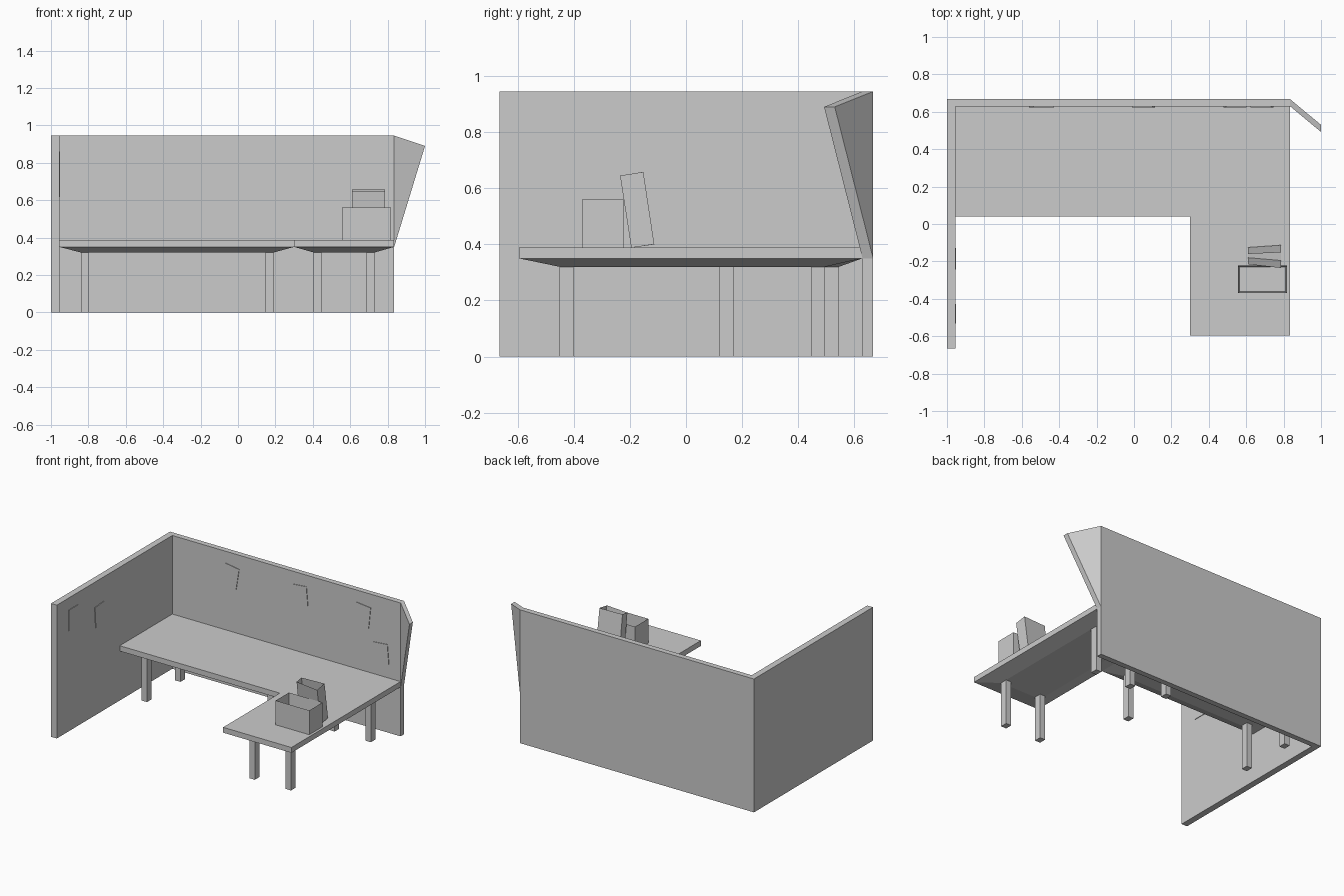
import bpy, bmesh
from math import radians
from mathutils import Matrix, Vector

if "Cube" in bpy.data.objects:
    bpy.data.objects.remove(bpy.data.objects["Cube"])


def finish(name, bm):
    bmesh.ops.recalc_face_normals(bm, faces=bm.faces)
    me = bpy.data.meshes.new(name)
    bm.to_mesh(me)
    bm.free()
    ob = bpy.data.objects.new(name, me)
    bpy.context.collection.objects.link(ob)
    return ob


def loft(name, lower, upper, cap=True):
    """Join two matching outlines; cap=False leaves the upper end open."""
    bm = bmesh.new()
    a = [bm.verts.new(p) for p in lower]
    b = [bm.verts.new(p) for p in upper]
    n = len(a)
    for i in range(n):
        j = (i + 1) % n
        bm.faces.new((a[i], a[j], b[j], b[i]))
    bm.faces.new(a[::-1])
    if cap:
        bm.faces.new(b)
    return finish(name, bm)


def rect(x0, x1, y0, y1, z):
    return [(x0, y0, z), (x1, y0, z), (x1, y1, z), (x0, y1, z)]


def box(name, x0, x1, y0, y1, z0, z1):
    return loft(name, rect(x0, x1, y0, y1, z0), rect(x0, x1, y0, y1, z1))


# Partition walls
box("back_wall", -1, 0.835, 0.628, 0.667, 0, 0.945)
box("left_wall", -1, -0.955, -0.665, 0.628, 0, 0.945)

# Triangular flap at the right end of the back wall
tri = [(0.835, 0.667, 0.945), (1.0, 0.53, 0.89), (0.835, 0.667, 0.35)]
loft("corner_flap", tri, [(x, y - 0.038, z) for x, y, z in tri])

# L-shaped desk top
outline = [(-0.955, 0.04), (0.30, 0.04), (0.30, -0.595),
           (0.835, -0.595), (0.835, 0.628), (-0.955, 0.628)]
loft("desk_top", [(x, y, 0.35) for x, y in outline],
     [(x, y, 0.388) for x, y in outline])

# Tapered underside and four legs for each wing of the desk
wings = {
    "long": ((-0.955, 0.30, 0.04, 0.628), (-0.84, 0.19, 0.12, 0.545)),
    "short": ((0.30, 0.835, -0.595, 0.628), (0.405, 0.73, -0.45, 0.495)),
}
for wing, (outer, inner) in wings.items():
    loft(wing + "_underside", rect(*inner, 0.32), rect(*outer, 0.35))
    x0, x1, y0, y1 = inner
    for side, lx in (("left", x0), ("right", x1 - 0.042)):
        for end, ly in (("front", y0), ("back", y1 - 0.05)):
            box(f"{wing}_{end}_{side}_leg", lx, lx + 0.042, ly, ly + 0.05, 0, 0.32)

# Open storage box, hollowed by insetting and sinking the top face
tray = box("storage_box", 0.555, 0.818, -0.37, -0.222, 0.388, 0.56)
bm = bmesh.new()
bm.from_mesh(tray.data)
top = max(bm.faces, key=lambda f: f.calc_center_median().z)
bmesh.ops.inset_region(bm, faces=[top], thickness=0.011)
bmesh.ops.translate(bm, verts=top.verts, vec=(0, 0, -0.155))
bm.to_mesh(tray.data)
bm.free()

# Thin open file holder leaning on the box
loft("file_holder",
     [(0.61, -0.18, 0.39), (0.785, -0.195, 0.388), (0.785, -0.113, 0.40), (0.61, -0.125, 0.398)],
     [(0.61, -0.215, 0.648), (0.785, -0.235, 0.645), (0.785, -0.152, 0.658), (0.61, -0.16, 0.657)],
     cap=False)


# Notes pinned to the walls, each slightly crooked
def note(name, loc, width, height, tilt, on_left):
    bm = bmesh.new()
    bmesh.ops.create_cube(bm, size=1, matrix=Matrix.Diagonal((width, 0.006, height, 1)))
    turn = Matrix.Rotation(radians(90 if on_left else 0), 4, 'Z')
    m = Matrix.Translation(Vector(loc)) @ turn @ Matrix.Rotation(radians(tilt), 4, 'Y')
    bmesh.ops.transform(bm, matrix=m, verts=bm.verts)
    finish(name, bm)


for i, (x, z, tilt) in enumerate([(-0.495, 0.78, 9), (0.05, 0.785, -5),
                                  (0.54, 0.78, 6), (0.685, 0.545, -5)]):
    note(f"back_note_{i + 1}", (x, 0.627, z), 0.11, 0.15, tilt, False)
for i, (y, z, tilt) in enumerate([(-0.48, 0.785, 0), (-0.185, 0.695, -4)]):
    note(f"left_note_{i + 1}", (-0.954, y, z), 0.105, 0.15, tilt, True)
